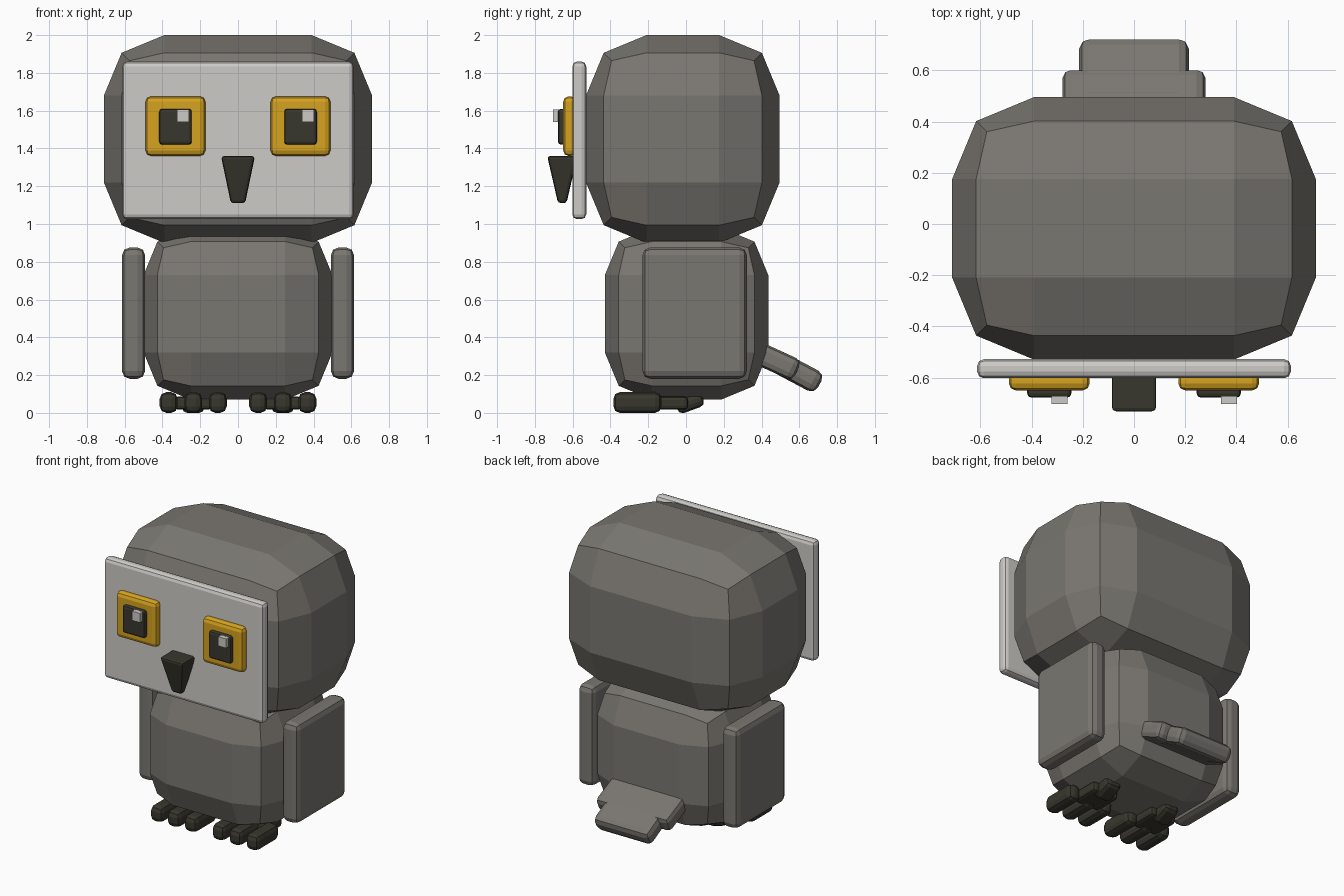
import bpy
import bmesh
from math import radians
from mathutils import Matrix, Vector

default = bpy.data.objects.get("Cube")
if default:
    bpy.data.objects.remove(default, do_unlink=True)


def make_material(name, rgb):
    mat = bpy.data.materials.new(name)
    mat.use_nodes = True
    color = (*rgb, 1.0)
    mat.diffuse_color = color
    mat.node_tree.nodes["Principled BSDF"].inputs["Base Color"].default_value = color
    return mat


feather = make_material("grey feather", (0.195, 0.184, 0.165))
pale = make_material("pale face", (0.61, 0.597, 0.571))
gold = make_material("golden eye", (0.67, 0.366, 0.014))
dark = make_material("dark horn", (0.04, 0.038, 0.027))


def rounded_box(name, center, size, mat, bevel=0.0, tilt=0.0, taper=None):
    """Box with two-step rounded edges, optional tilt about x and a tapered bottom."""
    bm = bmesh.new()
    bmesh.ops.create_cube(bm, size=1.0)
    bmesh.ops.scale(bm, vec=size, verts=bm.verts)
    if taper:
        for v in bm.verts:
            if v.co.z < 0:
                v.co.x *= taper[0]
                v.co.y *= taper[1]
    if bevel:
        bmesh.ops.bevel(bm, geom=bm.edges[:], offset=bevel, segments=2,
                        profile=0.5, affect='EDGES')
    bmesh.ops.transform(bm, matrix=Matrix.Rotation(radians(tilt), 4, 'X'), verts=bm.verts)
    mesh = bpy.data.meshes.new(name)
    bm.to_mesh(mesh)
    bm.free()
    mesh.materials.append(mat)
    obj = bpy.data.objects.new(name, mesh)
    obj.location = Vector(center)
    bpy.context.collection.objects.link(obj)
    return obj


# Head, body and face plate
rounded_box("head", (0, -0.017, 1.45), (1.42, 1.025, 1.1), feather, 0.32)
rounded_box("body", (0, 0.003, 0.525), (1.0, 0.865, 0.91), feather, 0.25)
rounded_box("face_plate", (0, -0.565, 1.443), (1.225, 0.074, 0.835), pale, 0.026)

# Beak narrowing downwards
rounded_box("beak", (0, -0.655, 1.235), (0.18, 0.16, 0.25), dark, 0.016, taper=(0.42, 0.28))

# Two-step tail sloping down behind
rounded_box("tail_base", (0, 0.425, 0.297), (0.56, 0.36, 0.12), feather, 0.035, tilt=-24.5)
rounded_box("tail_tip", (0, 0.58, 0.22), (0.43, 0.29, 0.12), feather, 0.04, tilt=-28)

for side, label in ((1, "left"), (-1, "right")):
    # Wing
    rounded_box(f"{label}_wing", (side * 0.553, 0.046, 0.528), (0.122, 0.552, 0.695),
                feather, 0.04)

    # Eye with pupil and glint; both glints sit on the same side
    eye_x = side * 0.331
    rounded_box(f"{label}_eye", (eye_x, -0.615, 1.518), (0.316, 0.07, 0.315), gold, 0.028)
    rounded_box(f"{label}_pupil", (eye_x, -0.645, 1.515), (0.172, 0.066, 0.19), dark, 0.016)
    rounded_box(f"{label}_glint", (eye_x + 0.04, -0.683, 1.573), (0.062, 0.04, 0.064), pale)

    # Foot with three front toes and a rear toe
    foot_x = side * 0.237
    rounded_box(f"{label}_foot", (foot_x, -0.09, 0.052), (0.2, 0.2, 0.07), dark, 0.02)
    rounded_box(f"{label}_rear_toe", (foot_x, 0.02, 0.053), (0.12, 0.15, 0.08), dark, 0.03,
                tilt=20)
    for i, offset in enumerate((-0.13, 0, 0.13)):
        rounded_box(f"{label}_toe_{i + 1}", (foot_x + offset, -0.257, 0.055),
                    (0.095, 0.255, 0.11), dark, 0.035)
